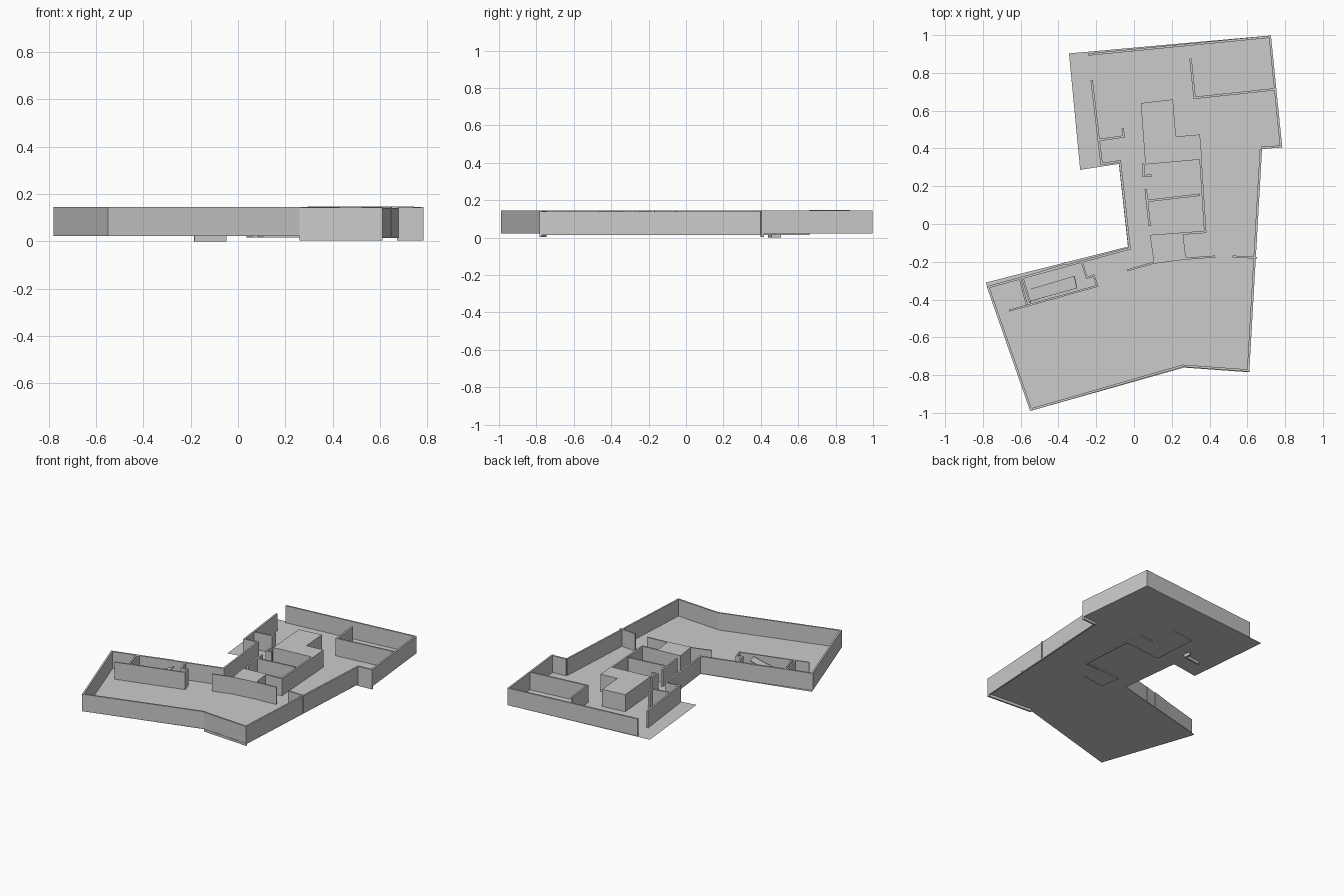
import bpy
import bmesh
from mathutils import Vector

if "Cube" in bpy.data.objects:
    bpy.data.objects.remove(bpy.data.objects["Cube"])

FLOOR, TOP = 0.022, 0.145


def make_object(name, bm):
    bmesh.ops.recalc_face_normals(bm, faces=bm.faces)
    mesh = bpy.data.meshes.new(name)
    bm.to_mesh(mesh)
    bm.free()
    obj = bpy.data.objects.new(name, mesh)
    bpy.context.collection.objects.link(obj)
    return obj


def extrude_outline(name, points, z0, z1):
    """Flat-topped block from a plan outline."""
    bm = bmesh.new()
    face = bm.faces.new([bm.verts.new((x, y, z0)) for x, y in points])
    if z1 > z0:
        new = bmesh.ops.extrude_face_region(bm, geom=[face], use_keep_orig=True)
        verts = [v for v in new["geom"] if isinstance(v, bmesh.types.BMVert)]
        bmesh.ops.translate(bm, verts=verts, vec=(0, 0, z1 - z0))
    return make_object(name, bm)


def wall(name, path, z0=FLOOR, z1=TOP, t=0.012, side=0.5):
    """Mitred wall along a plan path; side=1 puts all thickness on the left."""
    pts = [Vector(p) for p in path]
    dirs = [(b - a).normalized() for a, b in zip(pts, pts[1:])]
    norms = [Vector((-d.y, d.x)) for d in dirs]
    left, right = [], []
    for i, p in enumerate(pts):
        n0, n1 = norms[max(i - 1, 0)], norms[min(i, len(norms) - 1)]
        m = (n0 + n1) / (1 + n0.dot(n1))
        left.append(p + m * t * side)
        right.append(p - m * t * (1 - side))
    return extrude_outline(name, left + right[::-1], z0, z1)


# Floor plate
extrude_outline("floor", [
    (-0.344, 0.903), (-0.285, 0.287), (-0.08, 0.318), (-0.032, -0.12),
    (-0.785, -0.31), (-0.55, -0.99), (0.265, -0.76), (0.61, -0.785),
    (0.678, 0.397), (0.785, 0.405), (0.725, 0.998)], FLOOR, FLOOR)

# Perimeter walls, counter-clockwise so thickness goes inward
wall("west_wing_wall", [(-0.23, 0.76), (-0.177, 0.311), (-0.08, 0.325),
                        (-0.03, -0.125), (-0.78, -0.33), (-0.55, -0.99),
                        (0.265, -0.755)], side=1)
wall("south_wall", [(0.26, -0.757), (0.61, -0.782)], 0.003, 0.142, side=1)
wall("east_wall", [(0.61, -0.782), (0.678, 0.397)], 0.013, 0.141, side=1)
wall("east_step_wall", [(0.672, 0.397), (0.785, 0.405)], 0.003, 0.143, side=1)
wall("north_wall", [(0.785, 0.405), (0.725, 0.998), (-0.245, 0.903)], side=1)

# Northern rooms
wall("corner_room_wall", [(0.299, 0.875), (0.321, 0.668), (0.743, 0.713)], z1=0.148)
wall("west_room_wall", [(-0.185, 0.445), (-0.055, 0.463), (-0.06, 0.507)], 0.0)

# Solid service core blocks
extrude_outline("core_block", [
    (0.036, 0.64), (0.206, 0.66), (0.222, 0.463), (0.349, 0.474),
    (0.36, 0.342), (0.06, 0.315)], 0.015, TOP)
extrude_outline("shaft_block", [
    (0.085, -0.065), (0.26, -0.055), (0.275, -0.182), (0.105, -0.203)], 0.015, TOP)

# Core rooms
wall("core_outer_wall", [(0.351, 0.36), (0.377, -0.042), (0.085, -0.064)], 0.015)
wall("core_cross_wall", [(0.068, 0.122), (0.35, 0.155)])
wall("core_west_wall", [(0.062, 0.185), (0.083, -0.01)])
wall("core_corner_wall", [(0.048, 0.32), (0.051, 0.254), (0.092, 0.256)])

# Wing divider
wall("divider_wall", [(-0.035, -0.246), (0.103, -0.205), (0.27, -0.184), (0.43, -0.172)], t=0.01)
wall("divider_stub", [(0.522, -0.172), (0.65, -0.179)], t=0.01)

# Stair enclosure
wall("stair_front_wall", [(-0.662, -0.459), (-0.195, -0.328), (-0.214, -0.268)], t=0.01)
wall("stair_west_wall", [(-0.605, -0.285), (-0.568, -0.425)], t=0.01)
wall("stair_east_wall", [(-0.28, -0.19), (-0.25, -0.285), (-0.214, -0.274)], t=0.01)
wall("stair_lining", [(-0.36, -0.215), (-0.59, -0.285), (-0.55, -0.418)], t=0.01)

# Sloping stair flight
bm = bmesh.new()
plan = [(-0.55, -0.41), (-0.30, -0.34), (-0.315, -0.275), (-0.55, -0.345)]
heights = [FLOOR, 0.13, 0.13, FLOOR]
bm.faces.new([bm.verts.new((x, y, z)) for (x, y), z in zip(plan, heights)])
stair = make_object("stair_flight", bm)
thick = stair.modifiers.new("thickness", "SOLIDIFY")
thick.thickness = 0.006
